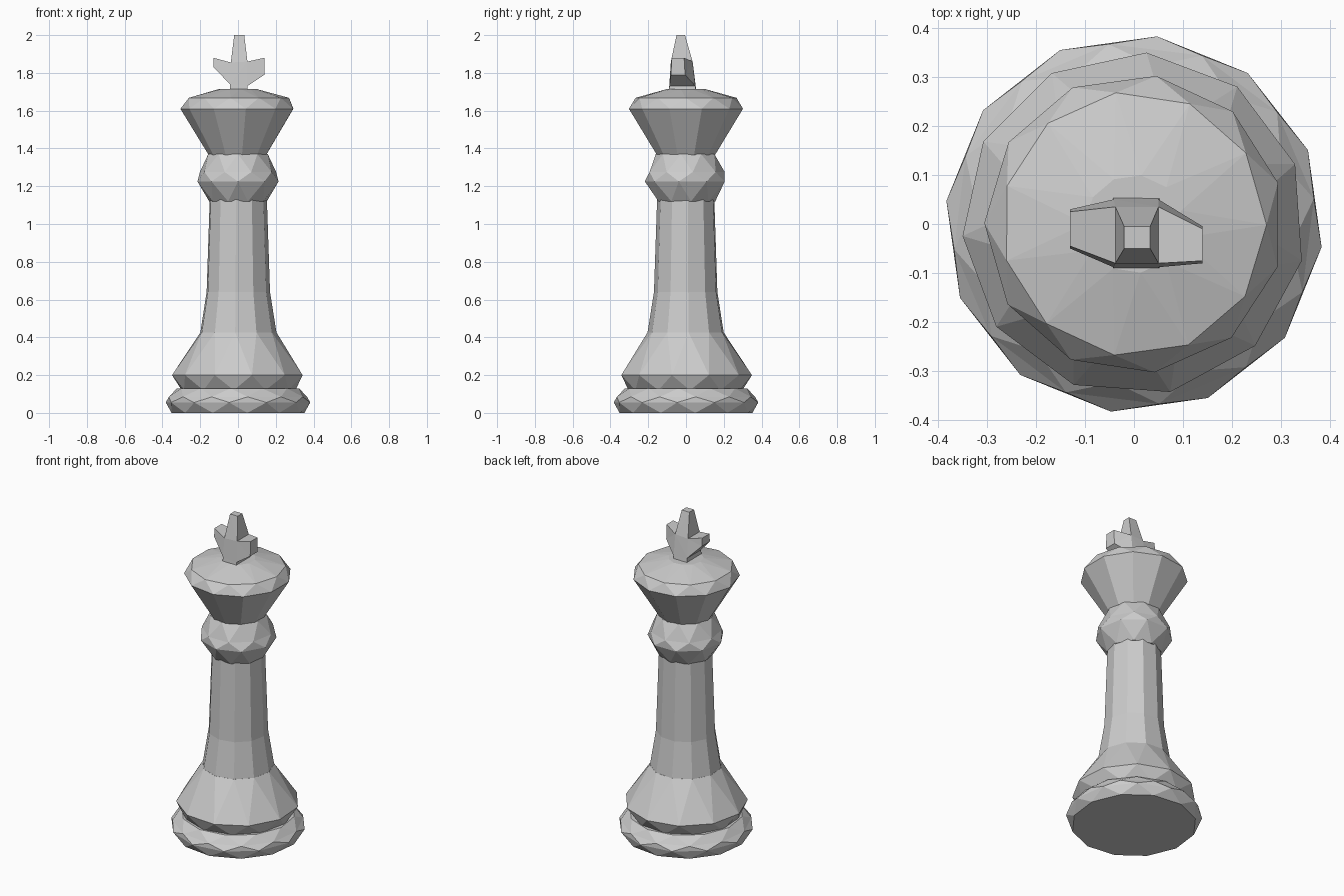
import bpy, bmesh, math

if "Cube" in bpy.data.objects:
    bpy.data.objects.remove(bpy.data.objects["Cube"])


def finish(name, bm):
    bmesh.ops.recalc_face_normals(bm, faces=bm.faces)
    mesh = bpy.data.meshes.new(name)
    bm.to_mesh(mesh)
    bm.free()
    obj = bpy.data.objects.new(name, mesh)
    bpy.context.collection.objects.link(obj)
    return obj


def turned(name, sides, rings, turn=0.0):
    """Faceted turned part; rings are (radius, z, half_step).
    Neighbouring rings with different half_step are joined by triangles."""
    bm = bmesh.new()
    loops = []
    for r, z, half in rings:
        loop = []
        for i in range(sides):
            a = 2 * math.pi * (i + 0.5 * half) / sides + turn
            loop.append(bm.verts.new((r * math.cos(a), r * math.sin(a), z)))
        loops.append((loop, half))
    for (a, ha), (b, hb) in zip(loops, loops[1:]):
        for i in range(sides):
            j = (i + 1) % sides
            if ha == hb:
                bm.faces.new((a[i], a[j], b[j], b[i]))
            elif hb:
                bm.faces.new((a[i], a[j], b[i]))
                bm.faces.new((b[i], a[j], b[j]))
            else:
                bm.faces.new((a[i], a[j], b[j]))
                bm.faces.new((a[i], b[j], b[i]))
    bm.faces.new(loops[0][0])
    bm.faces.new(loops[-1][0])
    return finish(name, bm)


# Foot disc
turned("foot", 12, [(0.355, 0.0, 0), (0.385, 0.055, 1),
                    (0.37, 0.085, 0), (0.325, 0.13, 1)], math.radians(8))

# Flared skirt above the foot
turned("skirt", 11, [(0.305, 0.12, 0), (0.35, 0.20, 1),
                     (0.205, 0.425, 0)], math.radians(4))

# Tapering column
turned("column", 11, [(0.205, 0.42, 0), (0.17, 0.64, 0),
                      (0.153, 1.14, 0)], math.radians(4))

# Faceted collar
turned("collar", 9, [(0.155, 1.12, 0), (0.218, 1.225, 1),
                     (0.205, 1.275, 0), (0.16, 1.37, 1)], math.radians(10))

# Flared head with domed top
turned("head", 11, [(0.155, 1.365, 0), (0.305, 1.61, 0),
                    (0.27, 1.668, 1), (0.10, 1.715, 0)], math.radians(16))

# Cross finial: front outline given depth, each point is (x, z, y_front, y_back)
outline = [(-0.045, 1.68, -0.093, 0.058), (0.055, 1.68, -0.093, 0.055),
           (0.05, 1.73, -0.088, 0.05), (0.14, 1.79, -0.08, -0.005),
           (0.14, 1.88, -0.075, -0.01), (0.05, 1.86, -0.08, 0.035),
           (0.033, 2.0, -0.05, -0.005), (-0.02, 2.0, -0.05, -0.005),
           (-0.038, 1.855, -0.08, 0.035), (-0.13, 1.88, -0.045, 0.025),
           (-0.13, 1.83, -0.05, 0.03), (-0.042, 1.74, -0.088, 0.05)]
bm = bmesh.new()
front = [bm.verts.new((x, yf, z)) for x, z, yf, yb in outline]
back = [bm.verts.new((x, yb, z)) for x, z, yf, yb in outline]
n = len(outline)
for i in range(n):
    j = (i + 1) % n
    bm.faces.new((front[i], front[j], back[j], back[i]))
# stem foot, core, two arms and top spike on both sides
for side in (front, back):
    for ids in ((0, 1, 2, 11), (2, 5, 8, 11), (2, 3, 4, 5),
                (5, 6, 7, 8), (8, 9, 10, 11)):
        bm.faces.new([side[k] for k in ids])
bmesh.ops.triangulate(bm, faces=bm.faces[:])
finish("cross_finial", bm)
